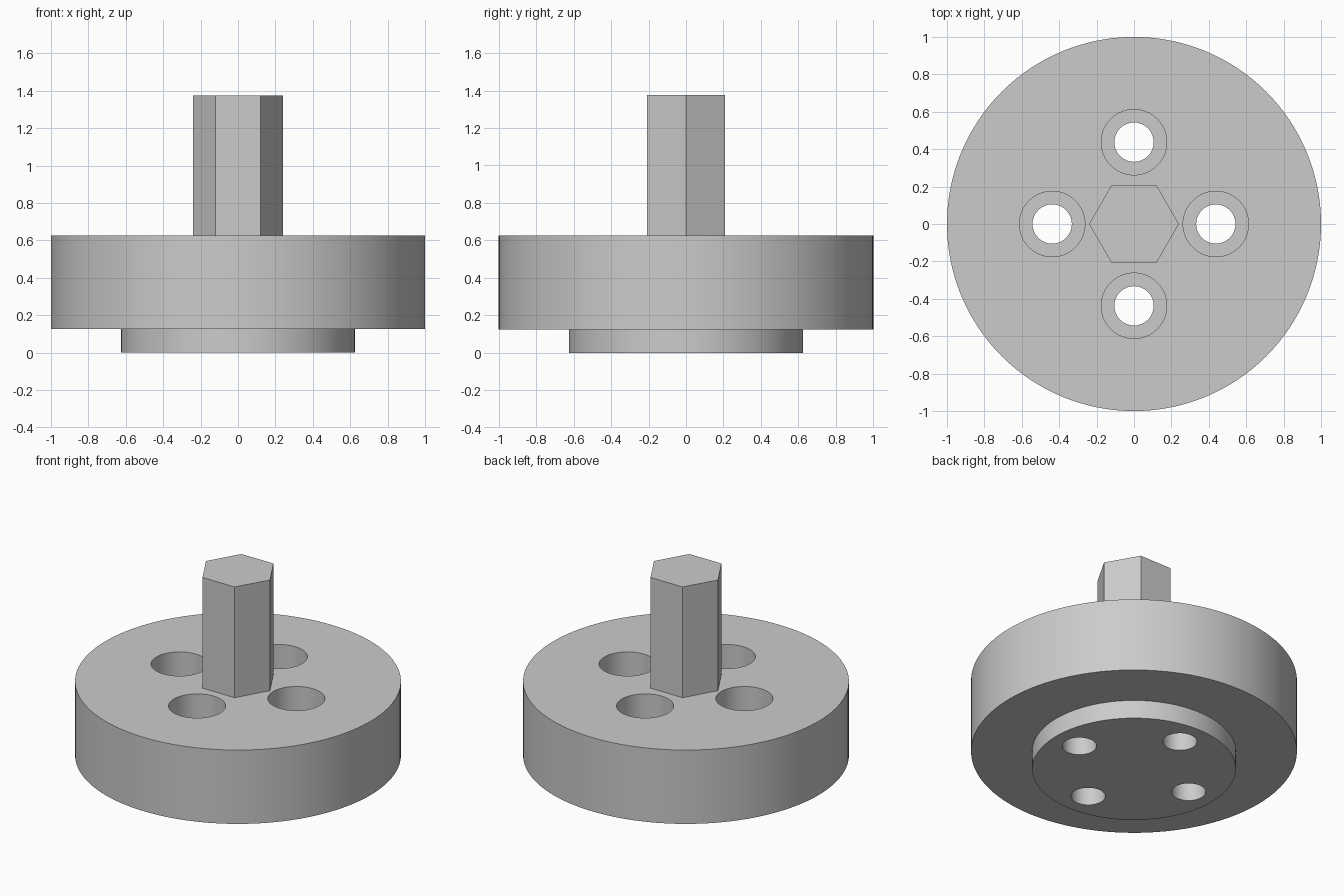
import bpy, bmesh, math
from mathutils import Matrix, Vector

cube = bpy.data.objects.get("Cube")
if cube:
    bpy.data.objects.remove(cube, do_unlink=True)

BOSS_R, BOSS_H = 0.625, 0.125
FLANGE_R, FLANGE_TOP = 1.0, 0.625
SHAFT_R, SHAFT_TOP = 0.24, 1.375
HOLE_R, BORE_R, BORE_DEPTH, HOLE_RING = 0.105, 0.175, 0.2, 0.4375

steel = bpy.data.materials.new("grey_steel")
grey = (0.6, 0.6, 0.6, 1)
steel.diffuse_color = grey
steel.use_nodes = True
steel.node_tree.nodes["Principled BSDF"].inputs["Base Color"].default_value = grey


def lathe(bm, profile, steps, centre=(0, 0, 0)):
    """Spin an (r, z) profile about the vertical axis, with flat end caps."""
    rings = []
    for r, z in profile:
        ring = []
        for i in range(steps):
            a = 2 * math.pi * i / steps
            ring.append(bm.verts.new(Vector((r * math.cos(a), r * math.sin(a), z)) + Vector(centre)))
        rings.append(ring)
    for low, high in zip(rings, rings[1:]):
        for i in range(steps):
            j = (i + 1) % steps
            bm.faces.new((low[i], low[j], high[j], high[i]))
    bm.faces.new(rings[0][::-1])
    bm.faces.new(rings[-1])


def make_object(name, bm):
    bmesh.ops.recalc_face_normals(bm, faces=bm.faces)
    mesh = bpy.data.meshes.new(name)
    bm.to_mesh(mesh)
    bm.free()
    mesh.materials.append(steel)
    obj = bpy.data.objects.new(name, mesh)
    bpy.context.collection.objects.link(obj)
    return obj


# Stepped round body: locating boss below, wide flange above
bm = bmesh.new()
lathe(bm, [(BOSS_R, 0), (BOSS_R, BOSS_H), (FLANGE_R, BOSS_H), (FLANGE_R, FLANGE_TOP)], 128)
body = make_object("flange_body", bm)

# Four counterbored bolt holes
bm = bmesh.new()
step = FLANGE_TOP - BORE_DEPTH
for k in range(4):
    centre = Matrix.Rotation(k * math.pi / 2, 3, "Z") @ Vector((HOLE_RING, 0, 0))
    lathe(bm, [(HOLE_R, -0.1), (HOLE_R, step), (BORE_R, step), (BORE_R, FLANGE_TOP + 0.1)], 64, centre)
cutter = make_object("bolt_hole_cutter", bm)
cutter.hide_render = True

cut = body.modifiers.new("bolt_holes", "BOOLEAN")
cut.operation = "DIFFERENCE"
cut.solver = "EXACT"
cut.object = cutter
bpy.context.view_layer.objects.active = body
bpy.ops.object.modifier_apply(modifier=cut.name)
bpy.data.objects.remove(cutter, do_unlink=True)

# Hexagonal drive shaft with corners on the x axis
bm = bmesh.new()
lathe(bm, [(SHAFT_R, FLANGE_TOP), (SHAFT_R, SHAFT_TOP)], 6)
make_object("hex_shaft", bm)

# Smooth the round walls, keep the edges sharp
bpy.ops.object.select_all(action="DESELECT")
body.select_set(True)
bpy.context.view_layer.objects.active = body
bpy.ops.object.shade_smooth_by_angle(angle=math.radians(30))
